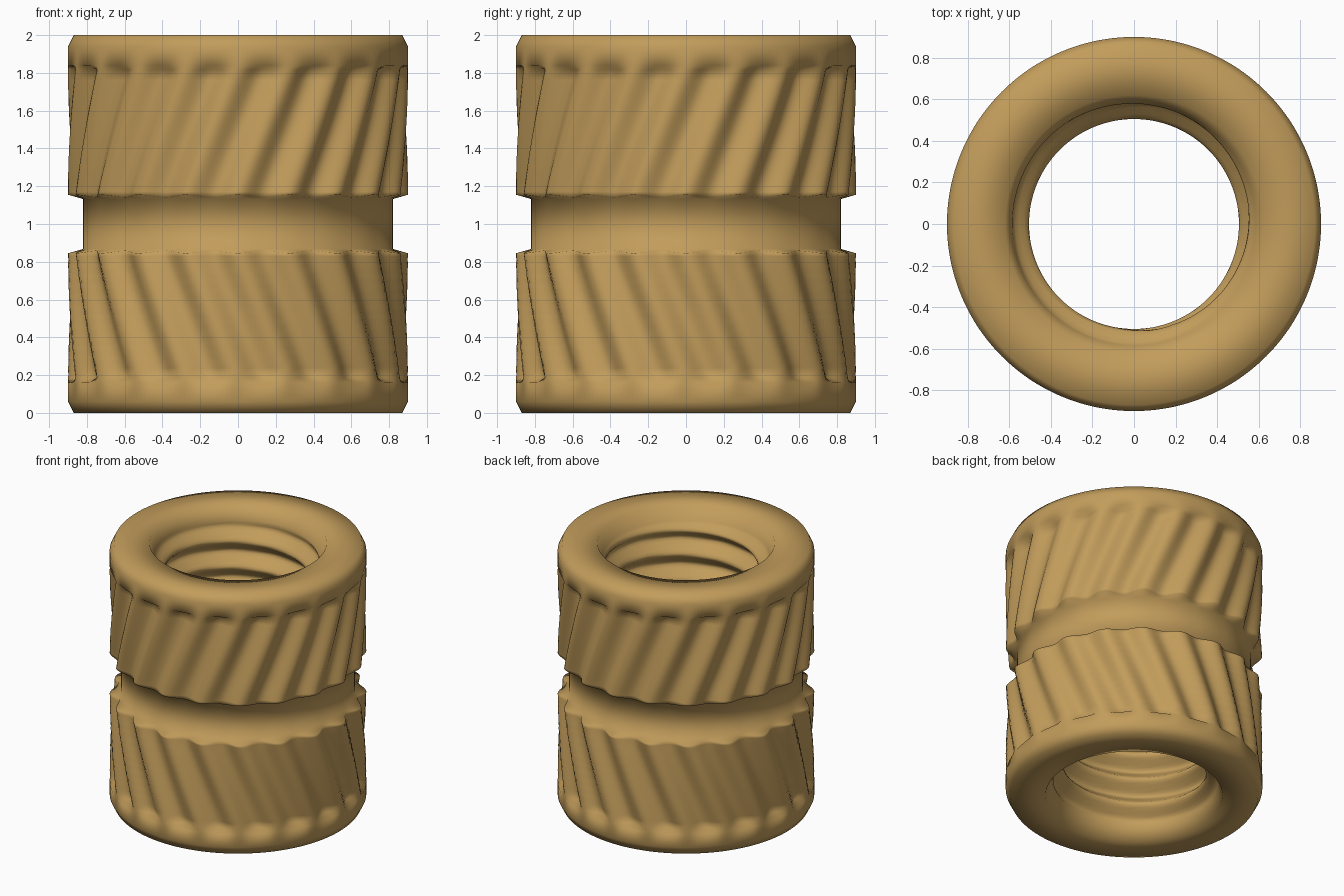
import bpy, bmesh, math

if "Cube" in bpy.data.objects:
    bpy.data.objects.remove(bpy.data.objects["Cube"])

COLS = 240          # segments around, 12 per knurl tooth
TEETH = 20
R_OUT, R_NECK = 0.90, 0.82
DEPTH = 0.055       # knurl groove depth
Z0, Z1 = 0.17, 0.845  # lower knurl band
PITCH, R_MINOR, R_MAJOR = 0.2, 0.505, 0.585
T0, T1 = 0.10, 1.90   # threaded span


def knurl(a, z):
    """Radius of the slanted teeth; the upper band mirrors the lower one."""
    h = min(z, 2 - z)
    t = (h - Z0) / (Z1 - Z0)
    wave = 0.5 - 0.5 * math.cos(TEETH * a + 2 * math.pi * t)
    return R_OUT - DEPTH * wave


def thread(a, z):
    """Radius of the right-hand internal thread, faded at both mouths."""
    p = (z / PITCH - a / (2 * math.pi)) % 1.0
    tri = abs(2 * p - 1)
    cut = min(1, max(0, tri * 1.3 - 0.15))
    fade = min(1, (z - T0) / 0.06, (T1 - z) / 0.06)
    deep = R_MINOR + (R_MAJOR - R_MINOR) * cut
    return R_MAJOR + (deep - R_MAJOR) * max(0, fade)


def plain(r, z):
    return lambda a: (r, z)


def toothed(z):
    return lambda a: (knurl(a, z), z)


def tooth_end(z):
    # scalloped rim where the teeth slope down to the neck
    def ring(a):
        r = knurl(a, z)
        dz = (R_OUT - r) * 0.25
        return r, z + (dz if z < 1 else -dz)
    return ring


def threaded(z):
    return lambda a: (thread(a, z), z)


# Outside wall, bottom to top
low = [Z0 + 0.015 + (Z1 - Z0 - 0.03) * i / 12 for i in range(13)]
rings = [plain(0.62, 0), plain(0.87, 0), plain(R_OUT, 0.06), plain(R_OUT, 0.16)]
rings += [toothed(z) for z in low]
rings += [tooth_end(Z1), plain(R_NECK, 0.868),
          plain(R_NECK, 1.132), tooth_end(2 - Z1)]
rings += [toothed(2 - z) for z in reversed(low)]
rings += [plain(R_OUT, 1.84), plain(R_OUT, 1.94), plain(0.87, 2), plain(0.62, 2)]

# Bore, top to bottom
steps = 108
rings += [threaded(T1 - (T1 - T0) * i / steps) for i in range(steps + 1)]

bm = bmesh.new()
grid = []
for ring in rings:
    row = []
    for c in range(COLS):
        a = 2 * math.pi * c / COLS
        r, z = ring(a)
        row.append(bm.verts.new((r * math.cos(a), r * math.sin(a), z)))
    grid.append(row)
for i, row in enumerate(grid):
    nxt = grid[(i + 1) % len(grid)]
    for c in range(COLS):
        d = (c + 1) % COLS
        bm.faces.new((row[c], row[d], nxt[d], nxt[c])).smooth = True
bmesh.ops.recalc_face_normals(bm, faces=bm.faces)

mesh = bpy.data.meshes.new("threaded_insert")
bm.to_mesh(mesh)
bm.free()
brass = bpy.data.materials.new("brass")
brass.diffuse_color = (0.54, 0.335, 0.105, 1)
brass.use_nodes = True
brass.node_tree.nodes["Principled BSDF"].inputs["Base Color"].default_value = brass.diffuse_color
mesh.materials.append(brass)
insert = bpy.data.objects.new("threaded_insert", mesh)
bpy.context.collection.objects.link(insert)
